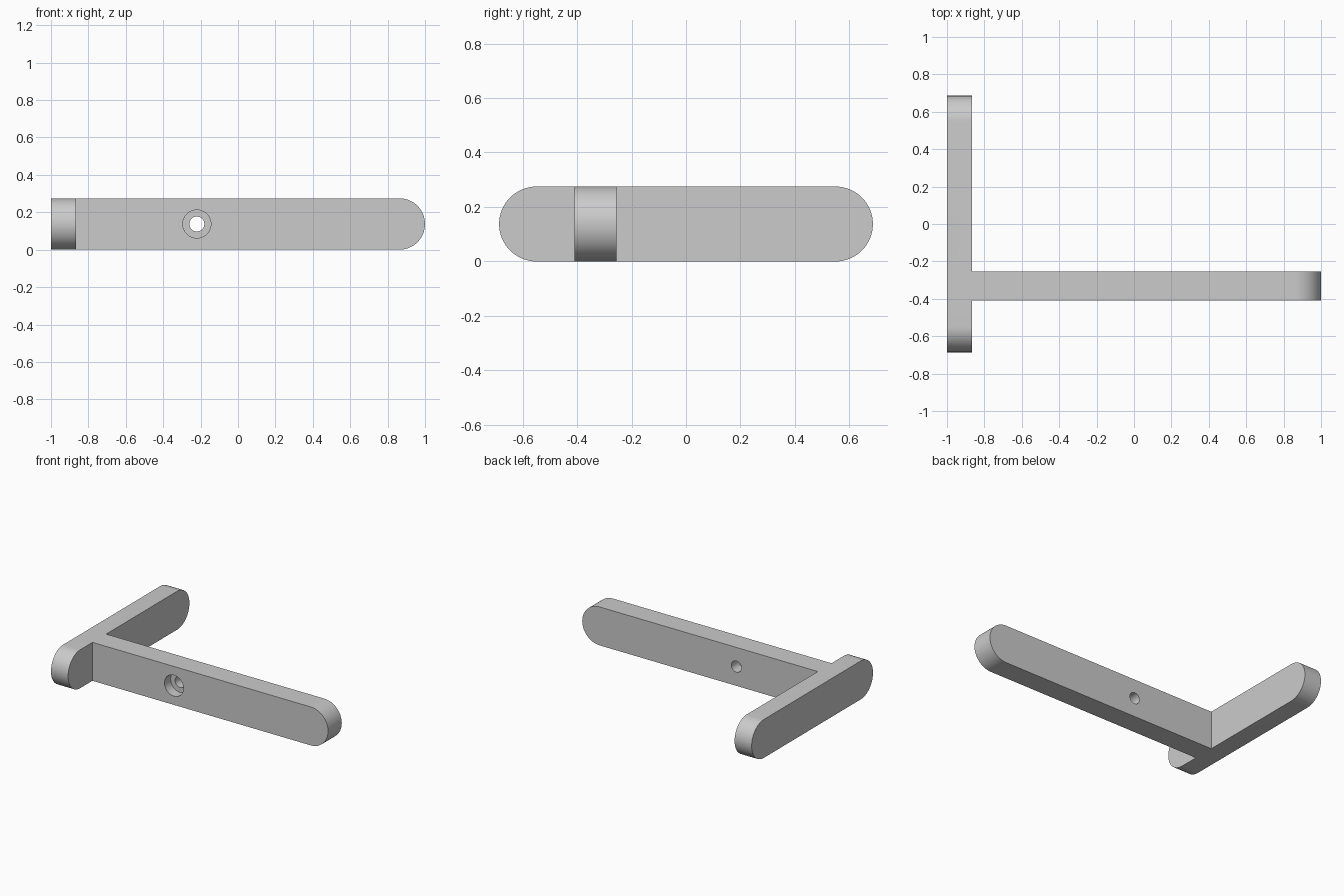
import bpy
import bmesh
from math import pi, sin, cos
from mathutils import Matrix

if "Cube" in bpy.data.objects:
    bpy.data.objects.remove(bpy.data.objects["Cube"])

R = 0.1375              # half the bar height, also the end radius
HOLE, BORE = 0.032, 0.06
ARM_SCALE = 1.25        # the arm holes are a little larger
BORE_DEPTH = 0.07
PLATE_X = (-1.0, -0.865)
ARM_Y = (-0.41, -0.255)
SEGMENTS = 64

grey = bpy.data.materials.new("plain_grey")
grey.use_nodes = True
colour = (0.6, 0.6, 0.6, 1)
grey.diffuse_color = colour
grey.node_tree.nodes["Principled BSDF"].inputs["Base Color"].default_value = colour

# Profile plane (u, v) plus thickness w, mapped onto each bar's direction
ALONG_Y = Matrix(((0, 0, 1, 0), (1, 0, 0, 0), (0, 1, 0, 0), (0, 0, 0, 1)))
ALONG_X = Matrix(((1, 0, 0, 0), (0, 0, 1, 0), (0, 1, 0, 0), (0, 0, 0, 1)))


def prism(name, profile, w0, w1, frame):
    """Extrude a closed profile from w0 to w1 and place it in a frame."""
    bm = bmesh.new()
    face = bm.faces.new([bm.verts.new((u, v, w0)) for u, v in profile])
    top = bmesh.ops.extrude_face_region(bm, geom=[face])["geom"]
    moved = [g for g in top if isinstance(g, bmesh.types.BMVert)]
    bmesh.ops.translate(bm, verts=moved, vec=(0, 0, w1 - w0))
    bm.transform(frame)
    bmesh.ops.recalc_face_normals(bm, faces=bm.faces)
    mesh = bpy.data.meshes.new(name)
    bm.to_mesh(mesh)
    bm.free()
    mesh.materials.append(grey)
    obj = bpy.data.objects.new(name, mesh)
    bpy.context.collection.objects.link(obj)
    return obj


def arc(u, radius, start, sweep, steps):
    return [(u + radius * cos(start + sweep * i / steps),
             R + radius * sin(start + sweep * i / steps)) for i in range(steps + 1)]


def disc(u, radius):
    return arc(u, radius, 0, 2 * pi, SEGMENTS)[:-1]


def combine(obj, other, operation):
    """Apply a boolean and discard the helper."""
    mod = obj.modifiers.new("combine", "BOOLEAN")
    mod.operation, mod.solver, mod.object = operation, "EXACT", other
    bpy.context.view_layer.objects.active = obj
    bpy.ops.object.modifier_apply(modifier=mod.name)
    bpy.data.objects.remove(other)


def drill(obj, u, w0, w1, bore0, bore1, frame, scale=1.0):
    """Through hole with a wider counterbore."""
    combine(obj, prism("hole_cutter", disc(u, HOLE * scale), w0 - 0.05, w1 + 0.05, frame), "DIFFERENCE")
    combine(obj, prism("bore_cutter", disc(u, BORE * scale), bore0, bore1, frame), "DIFFERENCE")


# Cross plate with two round ends
end = 0.686 - R
plate_profile = arc(end, R, -pi / 2, pi, 32) + arc(-end, R, pi / 2, pi, 32)
bracket = prism("bracket", plate_profile, *PLATE_X, ALONG_Y)

# Long arm with one round end, rooted inside the plate
root = PLATE_X[0] + 0.05
arm_profile = arc(1 - R, R, -pi / 2, pi, 32) + [(root, 2 * R), (root, 0)]
combine(bracket, prism("arm", arm_profile, *ARM_Y, ALONG_X), "UNION")

# Plate holes open wide toward the arm side
for y in (-end, end):
    drill(bracket, y, *PLATE_X, PLATE_X[1] - BORE_DEPTH, PLATE_X[1] + 0.05, ALONG_Y)

# Arm holes open wide toward the front
for x in (-0.22, 0.76):
    drill(bracket, x, *ARM_Y, ARM_Y[0] - 0.05, ARM_Y[0] + BORE_DEPTH, ALONG_X, ARM_SCALE)

bpy.ops.object.select_all(action="DESELECT")
bracket.select_set(True)
bpy.context.view_layer.objects.active = bracket
bpy.ops.object.shade_smooth_by_angle(angle=pi / 6)
